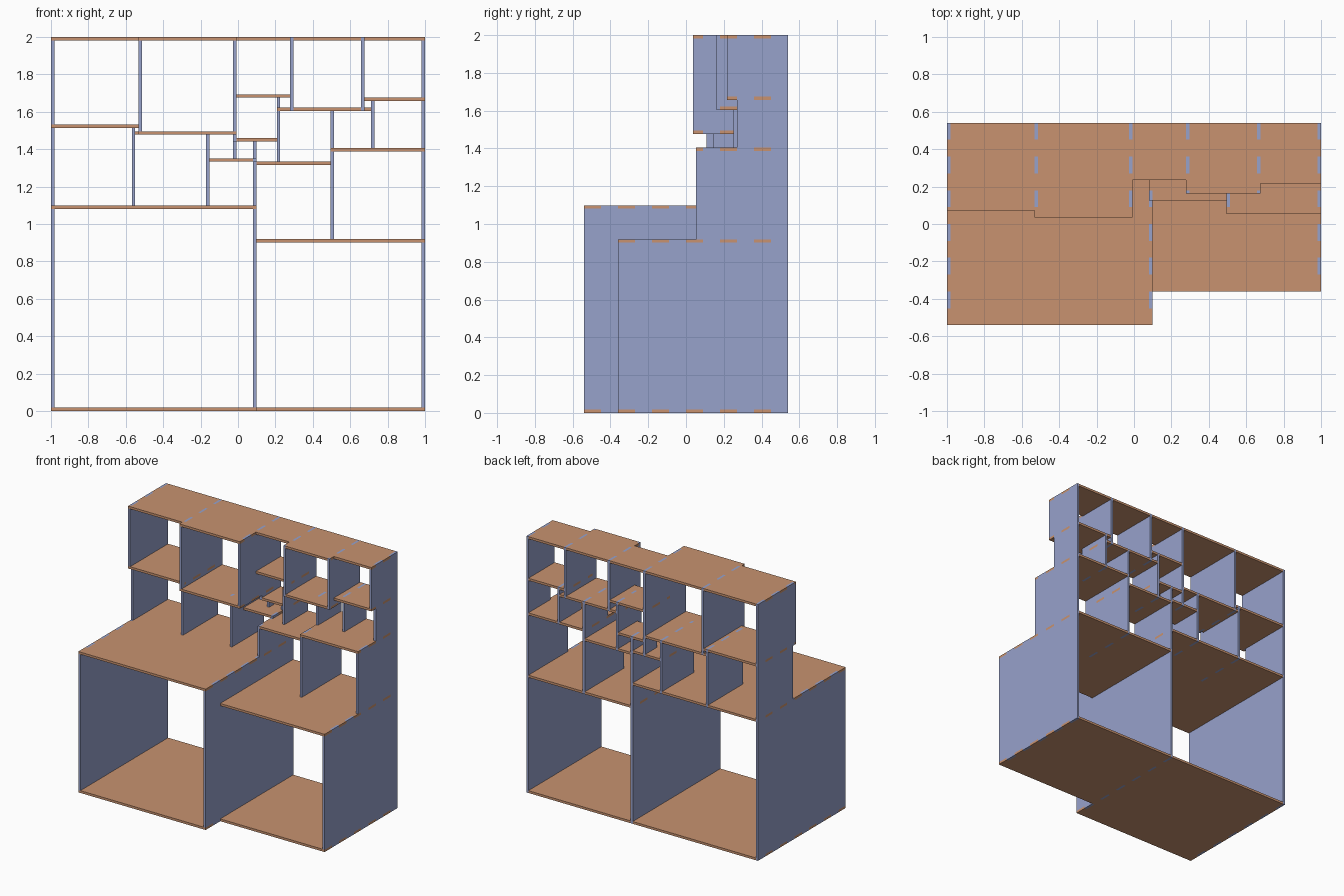
import bpy, bmesh
from mathutils import Vector

if "Cube" in bpy.data.objects:
    bpy.data.objects.remove(bpy.data.objects["Cube"])

U = 2 / 111          # one unit: also the board thickness
FINGER = 5           # length of one joint finger, in units

# Cubic compartments: (left, bottom, size); each one is as deep as it is wide
CELLS = [(0, 0, 60), (60, 0, 50), (60, 50, 23), (83, 50, 27),
         (0, 60, 24), (24, 60, 22), (46, 60, 14), (24, 82, 2),
         (46, 74, 8), (54, 74, 6), (60, 73, 7), (54, 80, 13),
         (67, 73, 16), (83, 77, 12), (95, 77, 15), (92, 89, 3),
         (67, 89, 4), (0, 84, 26), (26, 82, 28), (54, 93, 17),
         (71, 89, 21), (92, 92, 18)]

# Depth needed along every horizontal and vertical board line
H, V = {}, {}
for x, z, s in CELLS:
    for i in range(s + 1):
        for e in (0, s):
            for table, key in ((H, (x + i, z + e)), (V, (x + e, z + i))):
                table[key] = max(table.get(key, 0), s)


def material(name, rgb):
    m = bpy.data.materials.new(name)
    m.diffuse_color = (*rgb, 1)
    m.use_nodes = True
    m.node_tree.nodes["Principled BSDF"].inputs["Base Color"].default_value = m.diffuse_color
    return m


WOOD = material("shelf_orange", (0.58, 0.29, 0.16))
BLUE = material("divider_blue", (0.31, 0.36, 0.60))
LEVELS = sorted({c[2] for c in CELLS} | set(range(0, 61, FINGER)))


def kept(table, key, d):
    """Does this board own the joint at depth d? Fingers alternate from the back."""
    other = V if table is H else H
    if d >= table[key]:
        return False
    if d >= other.get(key, 0):
        return True
    return ((d // FINGER) % 2 == 1) == (table is H)


def board(name, table, run, mat):
    """Flat board outline with finger notches, extruded to board thickness."""
    flat = table is H
    bm = bmesh.new()

    def point(key, step, d):
        x, z = key
        if flat:
            x, z = x + step, z - 0.5
        else:
            x, z = x - 0.5, z + step
        return Vector(((x - 55) * U, (30 - d) * U, (z + 0.5) * U))

    for key in run:
        for d0, d1 in zip([0] + LEVELS[1:], LEVELS[1:]):
            if kept(table, key, d0):
                bm.faces.new([bm.verts.new(point(key, a, d)) for a, d in
                              ((-.5, d0), (.5, d0), (.5, d1), (-.5, d1))])
    bmesh.ops.remove_doubles(bm, verts=bm.verts, dist=U * 0.01)
    ext = bmesh.ops.extrude_face_region(bm, geom=bm.faces[:], use_keep_orig=True)
    moved = [g for g in ext["geom"] if isinstance(g, bmesh.types.BMVert)]
    bmesh.ops.translate(bm, verts=moved, vec=(0, 0, U) if flat else (U, 0, 0))
    bmesh.ops.recalc_face_normals(bm, faces=bm.faces)
    bmesh.ops.dissolve_limit(bm, angle_limit=0.01, verts=bm.verts, edges=bm.edges)
    bmesh.ops.triangulate(bm, faces=[f for f in bm.faces if len(f.verts) > 4])
    bmesh.ops.recalc_face_normals(bm, faces=bm.faces)
    me = bpy.data.meshes.new(name)
    bm.to_mesh(me)
    bm.free()
    me.materials.append(mat)
    bpy.context.collection.objects.link(bpy.data.objects.new(name, me))


def build(table, axis, name, mat):
    """Split the line table into continuous runs and make a board of each."""
    run, count = [], 0
    keys = sorted(table, key=lambda k: (k[1 - axis], k[axis]))
    for key, nxt in zip(keys, keys[1:] + [None]):
        run.append(key)
        if (nxt is None or nxt[1 - axis] != key[1 - axis]
                or nxt[axis] != key[axis] + 1):
            count += 1
            board(f"{name}_{count:02d}", table, run, mat)
            run = []


# Horizontal shelves and upright dividers
build(H, 0, "shelf", WOOD)
build(V, 1, "divider", BLUE)
